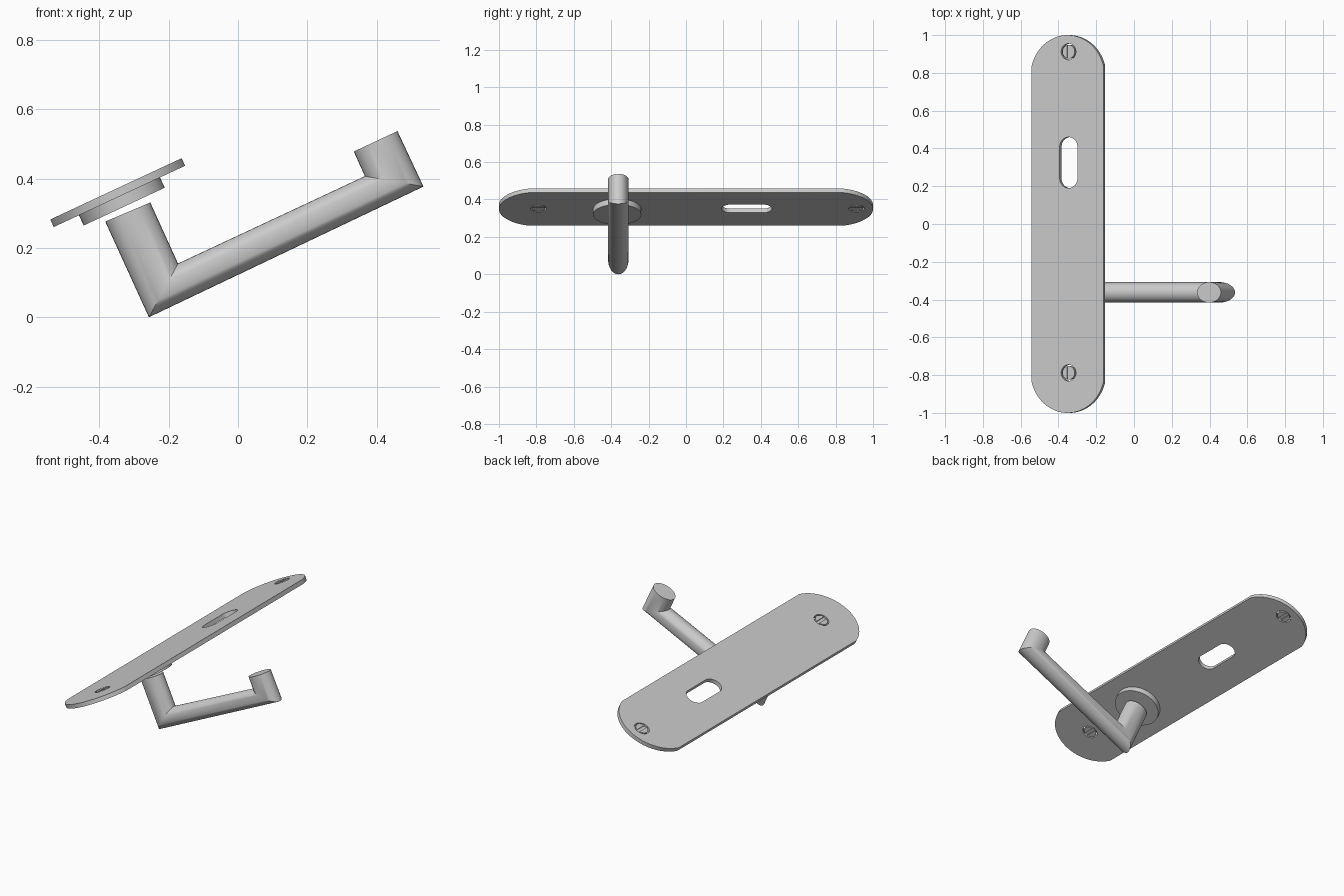
import bpy, bmesh, math
from mathutils import Vector

if "Cube" in bpy.data.objects:
    bpy.data.objects.remove(bpy.data.objects["Cube"])

TILT = math.radians(25)
CENTRE = Vector((-0.347, 0, 0.3595))   # middle of the plate
LEVER_Y = -0.362


def finish(obj):
    bpy.ops.object.select_all(action='DESELECT')
    bpy.context.view_layer.objects.active = obj
    obj.select_set(True)
    if obj.type == 'CURVE':
        bpy.ops.object.convert(target='MESH')
    bpy.ops.object.shade_smooth_by_angle(angle=math.radians(30))


def slab(name, outlines, bottom, top):
    """Extrude flat outlines (inner ones become holes) in the tilted plate frame."""
    cu = bpy.data.curves.new(name, 'CURVE')
    cu.dimensions = '2D'
    cu.fill_mode = 'BOTH'
    cu.extrude = (top - bottom) / 2
    for pts in outlines:
        sp = cu.splines.new('POLY')
        sp.points.add(len(pts) - 1)
        for p, (x, y) in zip(sp.points, pts):
            p.co = (x, y, 0, 1)
        sp.use_cyclic_u = True
    obj = bpy.data.objects.new(name, cu)
    bpy.context.collection.objects.link(obj)
    mid = (top + bottom) / 2
    obj.location = CENTRE + Vector((-math.sin(TILT), 0, math.cos(TILT))) * mid
    obj.rotation_euler = (0, -TILT, 0)
    finish(obj)
    return obj


def arc(cx, cy, r, a0, a1, n):
    return [(cx + r * math.cos(a0 + (a1 - a0) * i / n),
             cy + r * math.sin(a0 + (a1 - a0) * i / n)) for i in range(n + 1)]


def circle(cx, cy, r, n=40):
    return arc(cx, cy, r, 0, 2 * math.pi, n)[:-1]


# Plate outline: straight sides with slightly cut-off round ends
R, HALF = 0.216, 0.209
a = math.acos(HALF / R)
outline = arc(0, 1 - R, R, a, math.pi - a, 40) + arc(0, R - 1, R, math.pi + a, 2 * math.pi - a, 40)

# Key slot
kr, kx = 0.052, 0.006
key = (arc(kx, 0.46 - kr, kr, 0, math.pi, 16) + arc(kx, 0.19 + kr, kr, math.pi, 2 * math.pi, 16))

screws = [(0.006, 0.912), (0.006, -0.788)]
slab("back_plate", [outline, key] + [circle(x, y, 0.043) for x, y in screws], -0.012, 0.012)

# Slotted screws: thin core disc with two half heads either side of the slot
for i, (x, y) in enumerate(screws):
    slab(f"screw_core_{i}", [circle(x, y, 0.036)], -0.006, 0.006)
    b = math.acos(0.009 / 0.036)
    for side, turn in (("right", 0), ("left", math.pi)):
        slab(f"screw_{side}_half_{i}", [arc(x, y, 0.036, turn - b, turn + b, 20)], -0.012, 0.012)

# Round collar under the plate
slab("collar", [circle(0, LEVER_Y - 0.006, 0.129, 64)], -0.0445, -0.012)

# Lever: oval rings given by their outer and inner points, mitred at the bends
rings = [((-0.383, 0.276), (-0.253, 0.331)),
         ((-0.257, 0.000), (-0.173, 0.155)),
         ((0.535, 0.377), (0.366, 0.407)),
         ((0.460, 0.537), (0.334, 0.478))]
rings[3] = ((0.460, 0.537), (0.334, 0.478))
N = 32
bm = bmesh.new()
loops = []
for outer, inner in rings:
    o, v = Vector(outer), Vector(inner) - Vector(outer)
    loop = []
    for k in range(N):
        t = 2 * math.pi * k / N
        p = o + v * (1 - math.cos(t)) / 2
        loop.append(bm.verts.new((p.x, LEVER_Y + 0.0545 * math.sin(t), p.y)))
    loops.append(loop)
for l0, l1 in zip(loops, loops[1:]):
    for k in range(N):
        j = (k + 1) % N
        bm.faces.new((l0[k], l0[j], l1[j], l1[k]))
bm.faces.new(loops[0])
bm.faces.new(loops[-1])
bmesh.ops.recalc_face_normals(bm, faces=bm.faces)
me = bpy.data.meshes.new("lever_handle")
bm.to_mesh(me)
bm.free()
lever = bpy.data.objects.new("lever_handle", me)
bpy.context.collection.objects.link(lever)
finish(lever)
